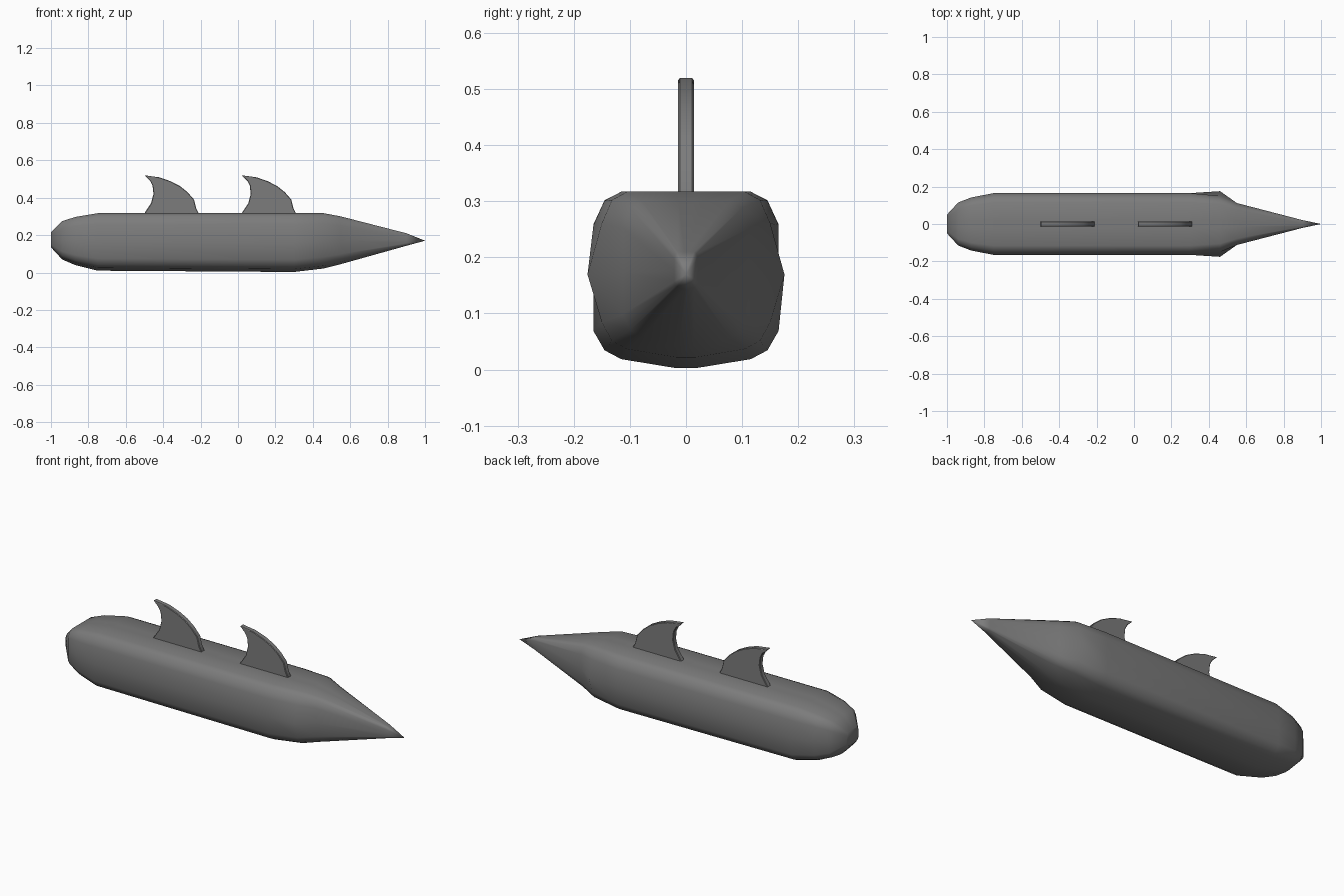
import bpy, bmesh, math

cube = bpy.data.objects.get("Cube")
if cube:
    bpy.data.objects.remove(cube, do_unlink=True)

grey = bpy.data.materials.new("hull grey")
grey.use_nodes = True
grey.diffuse_color = (0.2, 0.2, 0.2, 1)
grey.node_tree.nodes["Principled BSDF"].inputs["Base Color"].default_value = (0.2, 0.2, 0.2, 1)


def finish(name, bm, angle):
    bmesh.ops.recalc_face_normals(bm, faces=bm.faces[:])
    mesh = bpy.data.meshes.new(name)
    bm.to_mesh(mesh)
    bm.free()
    mesh.materials.append(grey)
    obj = bpy.data.objects.new(name, mesh)
    bpy.context.collection.objects.link(obj)
    bpy.ops.object.select_all(action="DESELECT")
    bpy.context.view_layer.objects.active = obj
    obj.select_set(True)
    bpy.ops.object.shade_smooth_by_angle(angle=math.radians(angle))
    return obj


# Hull: rounded-square cross-section, half profile from keel to deck
half = [(0.12, -1.0), (0.7, -0.9), (0.88, -0.8), (1.0, -0.58), (1.0, 0.0),
        (1.0, 0.62), (0.88, 0.9), (0.7, 1.0), (0.12, 1.0)]
section = half + [(-y, z) for y, z in reversed(half)]

# Stations along the hull: x, half width, bottom, top, side bulge
stations = [(-1.0, 0.05, 0.135, 0.215, 1), (-0.94, 0.115, 0.07, 0.275, 1),
            (-0.87, 0.142, 0.04, 0.297, 1), (-0.75, 0.165, 0.01, 0.317, 1),
            (0.3, 0.165, 0.003, 0.317, 1), (0.46, 0.15, 0.022, 0.317, 1.17),
            (0.55, 0.112, 0.045, 0.3, 1.0), (0.9, 0.021, 0.143, 0.21, 1)]

bm = bmesh.new()
rings = []
for x, width, bottom, top, bulge in stations:
    mid, tall = (top + bottom) / 2, (top - bottom) / 2
    rings.append([bm.verts.new((x, y * width * (bulge if z == 0 else 1), mid + z * tall))
                  for y, z in section])
count = len(section)
for a, b in zip(rings, rings[1:]):
    for i in range(count):
        j = (i + 1) % count
        bm.faces.new((a[i], a[j], b[j], b[i]))
bm.faces.new(rings[0])
tip = bm.verts.new((1.0, 0, 0.17))
for i in range(count):
    bm.faces.new((rings[-1][i], rings[-1][(i + 1) % count], tip))
finish("hull", bm, 50)

# Swept-back dorsal fins
outline = [(0.01, 0.3), (0.025, 0.325), (0.055, 0.37), (0.068, 0.42), (0.063, 0.465),
           (0.05, 0.49), (0.02, 0.52), (0.1, 0.509), (0.16, 0.488), (0.21, 0.462),
           (0.25, 0.43), (0.285, 0.39), (0.296, 0.345), (0.31, 0.317), (0.31, 0.3)]


def fin(name, offset):
    bm = bmesh.new()
    face = bm.faces.new([bm.verts.new((x + offset, -0.014, z)) for x, z in outline])
    side = bmesh.ops.extrude_face_region(bm, geom=[face])
    moved = [v for v in side["geom"] if isinstance(v, bmesh.types.BMVert)]
    bmesh.ops.translate(bm, verts=moved, vec=(0, 0.028, 0))
    obj = finish(name, bm, 40)
    bevel = obj.modifiers.new("soft rim", "BEVEL")
    bevel.width = 0.003
    bevel.segments = 1
    bevel.angle_limit = math.radians(60)


fin("front_fin", 0.0)
fin("rear_fin", -0.52)
